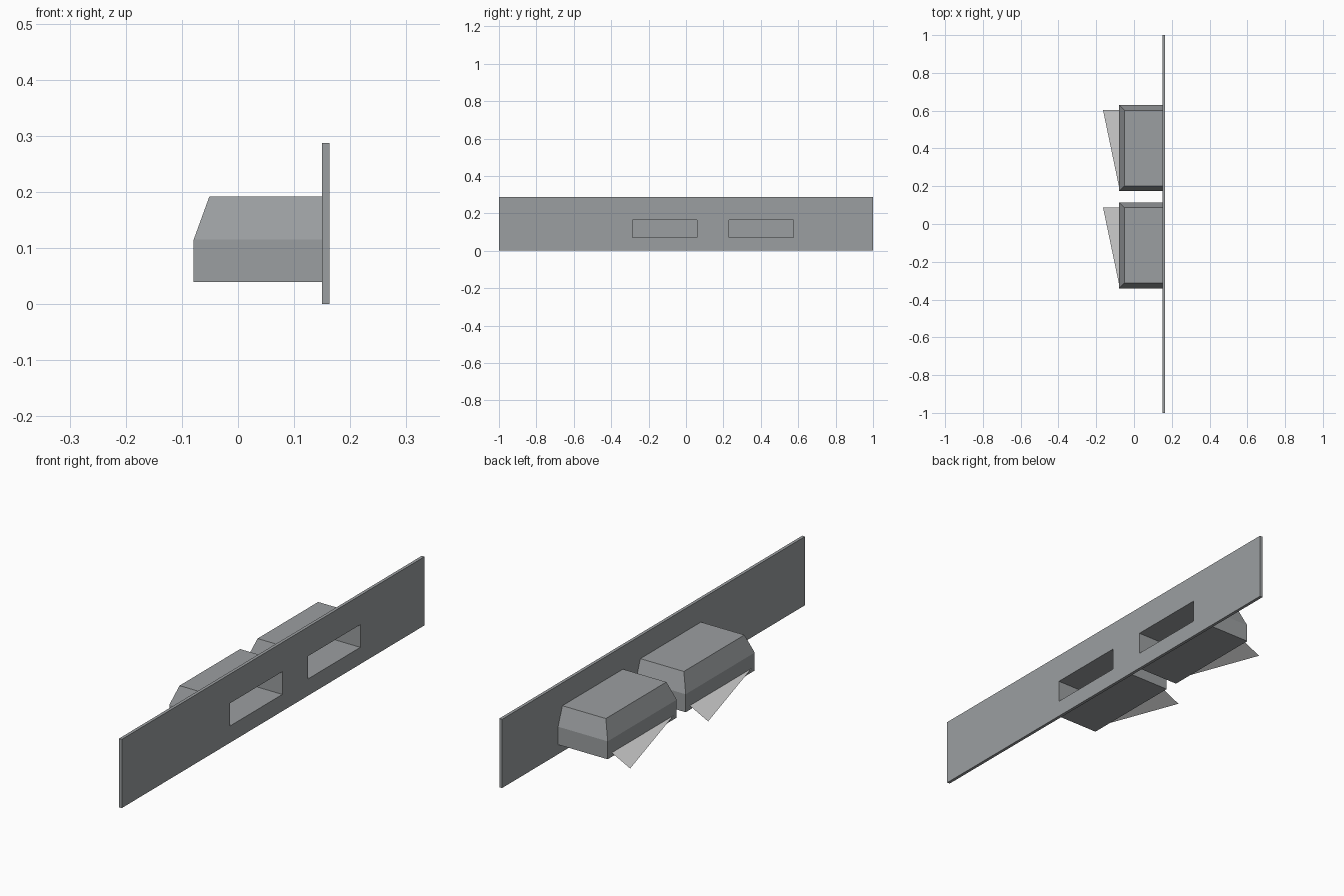
import bpy, bmesh

if "Cube" in bpy.data.objects:
    bpy.data.objects.remove(bpy.data.objects["Cube"])


def material(name, rgb):
    m = bpy.data.materials.new(name)
    m.diffuse_color = (*rgb, 1)
    m.use_nodes = True
    m.node_tree.nodes["Principled BSDF"].inputs["Base Color"].default_value = m.diffuse_color
    return m


METAL = material("grey_metal", (0.33, 0.345, 0.355))
LIGHT = material("light_grey", (0.62, 0.62, 0.62))


def finish(name, bm, mat):
    bmesh.ops.recalc_face_normals(bm, faces=bm.faces)
    me = bpy.data.meshes.new(name)
    bm.to_mesh(me)
    bm.free()
    me.materials.append(mat)
    ob = bpy.data.objects.new(name, me)
    bpy.context.collection.objects.link(ob)
    return ob


def loft(name, rings, mat):
    """Closed solid through stacked rectangles (x0, x1, y0, y1, z)."""
    bm = bmesh.new()
    loops = [[bm.verts.new(p) for p in ((x0, y0, z), (x1, y0, z), (x1, y1, z), (x0, y1, z))]
             for x0, x1, y0, y1, z in rings]
    bm.faces.new(loops[0])
    bm.faces.new(loops[-1])
    for a, b in zip(loops, loops[1:]):
        for i in range(4):
            j = (i + 1) % 4
            bm.faces.new((a[i], a[j], b[j], b[i]))
    return finish(name, bm, mat)


def cut(target, cutter):
    mod = target.modifiers.new("pocket", 'BOOLEAN')
    mod.operation = 'DIFFERENCE'
    mod.solver = 'EXACT'
    mod.object = cutter


# Long upright face plate
plate = loft("face_plate", [(0.15, 0.163, -1, 1, 0), (0.15, 0.163, -1, 1, 0.287)], METAL)

for i, yc in enumerate((-0.113, 0.402), 1):
    # Housing with straight lower walls and a sloped upper half
    y0, y1 = yc - 0.228, yc + 0.228
    housing = loft(f"housing_{i}", [
        (-0.079, 0.15, y0, y1, 0.04),
        (-0.079, 0.15, y0, y1, 0.115),
        (-0.051, 0.15, y0 + 0.028, y1 - 0.028, 0.192)], METAL)

    # Rectangular pocket through the plate into the housing
    p0, p1 = yc - 0.173, yc + 0.173
    cutter = loft(f"pocket_cutter_{i}", [
        (-0.05, 0.2, p0, p1, 0.07), (-0.05, 0.2, p0, p1, 0.165)], METAL)
    cutter.hide_render = True
    cutter.hide_viewport = True
    cut(plate, cutter)
    cut(housing, cutter)

    # Thin triangular flap sloping down from the rear wall
    bm = bmesh.new()
    bm.faces.new([bm.verts.new(p) for p in (
        (-0.079, yc - 0.207, 0.057),
        (-0.079, yc + 0.201, 0.057),
        (-0.164, yc + 0.201, 0.014))])
    finish(f"flap_{i}", bm, LIGHT)
